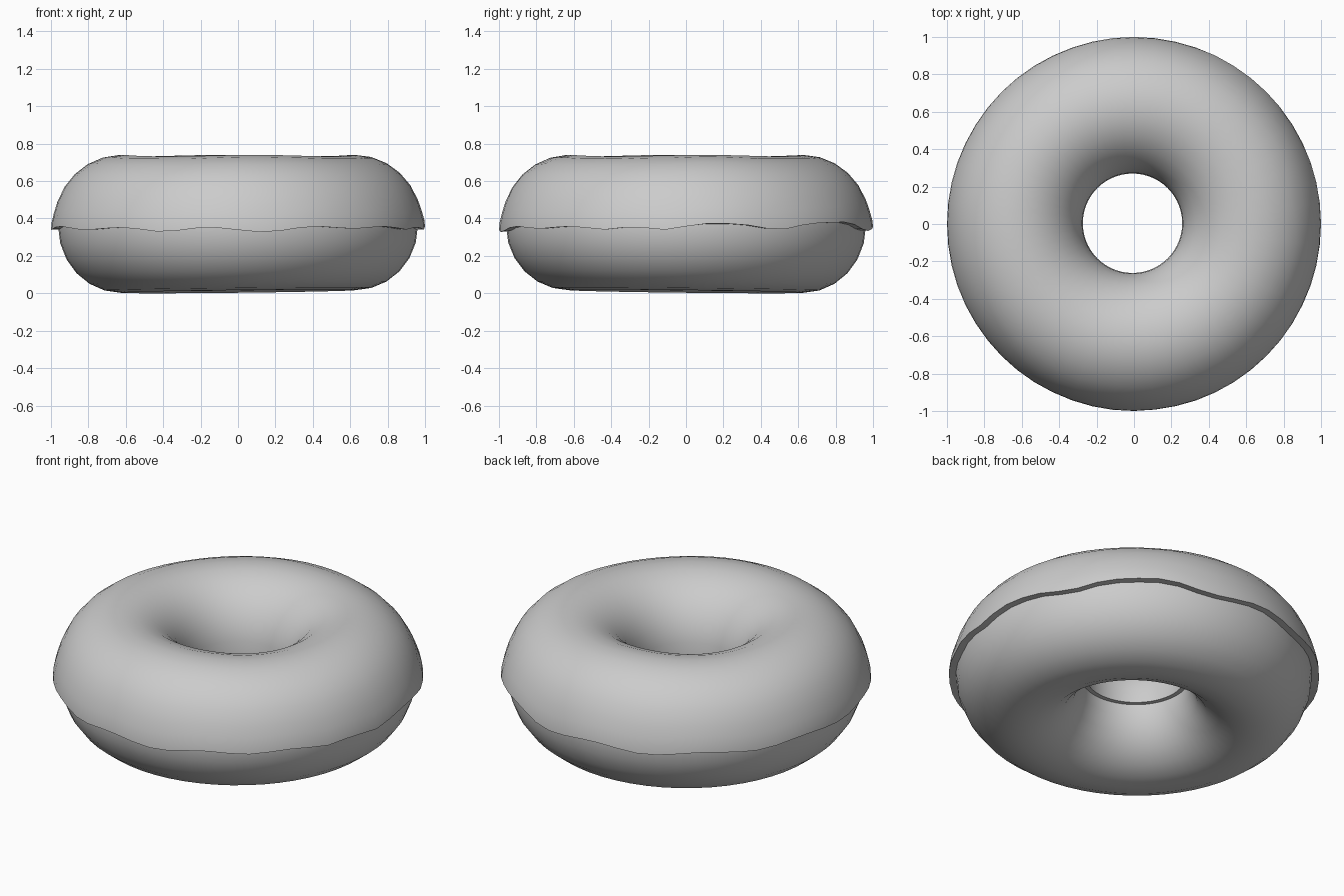
import bpy, bmesh
from math import sin, cos, pi, tau, asin, radians, exp

if "Cube" in bpy.data.objects:
    bpy.data.objects.remove(bpy.data.objects["Cube"])

MAJOR = 56            # steps around the ring
R, ZC = 0.626, 0.36   # ring radius and height of the section centre


def point(theta, phi, r, rz):
    """Point on the slightly uneven ring surface."""
    rad = R + r * cos(phi)
    z = ZC + rz * sin(phi)
    z += 0.010 * (1 + cos(theta + pi / 4)) * max(0, -sin(phi))
    z += 0.004 * sin(4 * theta + 1) * max(0, sin(phi))
    hole = max(0, -cos(phi))
    return (rad * cos(theta) - 0.008 * hole, rad * sin(theta) + 0.004 * hole, z)


def sweep(name, section):
    """Skin closed sections placed all round the ring."""
    bm = bmesh.new()
    rings = [[bm.verts.new(p) for p in section(tau * i / MAJOR)] for i in range(MAJOR)]
    for i in range(MAJOR):
        a, b = rings[i], rings[(i + 1) % MAJOR]
        for j in range(len(a)):
            k = (j + 1) % len(a)
            bm.faces.new((a[j], b[j], b[k], a[k]))
    bmesh.ops.recalc_face_normals(bm, faces=bm.faces)
    mesh = bpy.data.meshes.new(name)
    bm.to_mesh(mesh)
    bm.free()
    obj = bpy.data.objects.new(name, mesh)
    bpy.context.collection.objects.link(obj)
    bpy.ops.object.select_all(action='DESELECT')
    obj.select_set(True)
    bpy.context.view_layer.objects.active = obj
    bpy.ops.object.shade_smooth_by_angle(angle=radians(40))
    return obj


# Wavy outer rim of the icing: (angle in degrees, height)
RIM = [(-114, .33), (-99, .352), (-82, .328), (-65, .358), (-52, .345), (-39, .358),
       (-24, .34), (-17, .356), (-7, .34), (6, .372), (14, .372), (30, .342),
       (44, .375), (58, .38), (76, .335), (95, .36), (112, .335), (130, .355),
       (148, .335), (165, .355), (182, .34), (198, .358), (215, .34), (232, .352),
       (246, .33)]


def rim_height(theta):
    deg = (theta * 180 / pi + 114) % 360 - 114
    for (a, za), (b, zb) in zip(RIM, RIM[1:]):
        if a <= deg <= b:
            t = (1 - cos(pi * (deg - a) / (b - a))) / 2
            return za + (zb - za) * t
    return RIM[0][1]


# Dough
def dough_section(theta):
    return [point(theta, tau * j / 24, 0.336, 0.36) for j in range(24)]


# Icing: shell over the upper half with a thicker outer lip
def icing_section(theta):
    start = asin((rim_height(theta) - ZC) / 0.37)
    end = pi - asin((0.335 - ZC) / 0.37)
    steps = [0, .03, .07, .12] + [.12 + .88 * j / 12 for j in range(1, 13)]
    phis = [start + (end - start) * s for s in steps]
    outer = []
    for s, phi in zip(steps, phis):
        lip = 0.013 * exp(-(s / 0.06) ** 2)
        outer.append(point(theta, phi, 0.361 + lip, 0.376 + lip))
    inner = [point(theta, phi, 0.334, 0.358) for phi in reversed(phis)]
    return outer + inner


sweep("dough", dough_section)
sweep("icing", icing_section)
